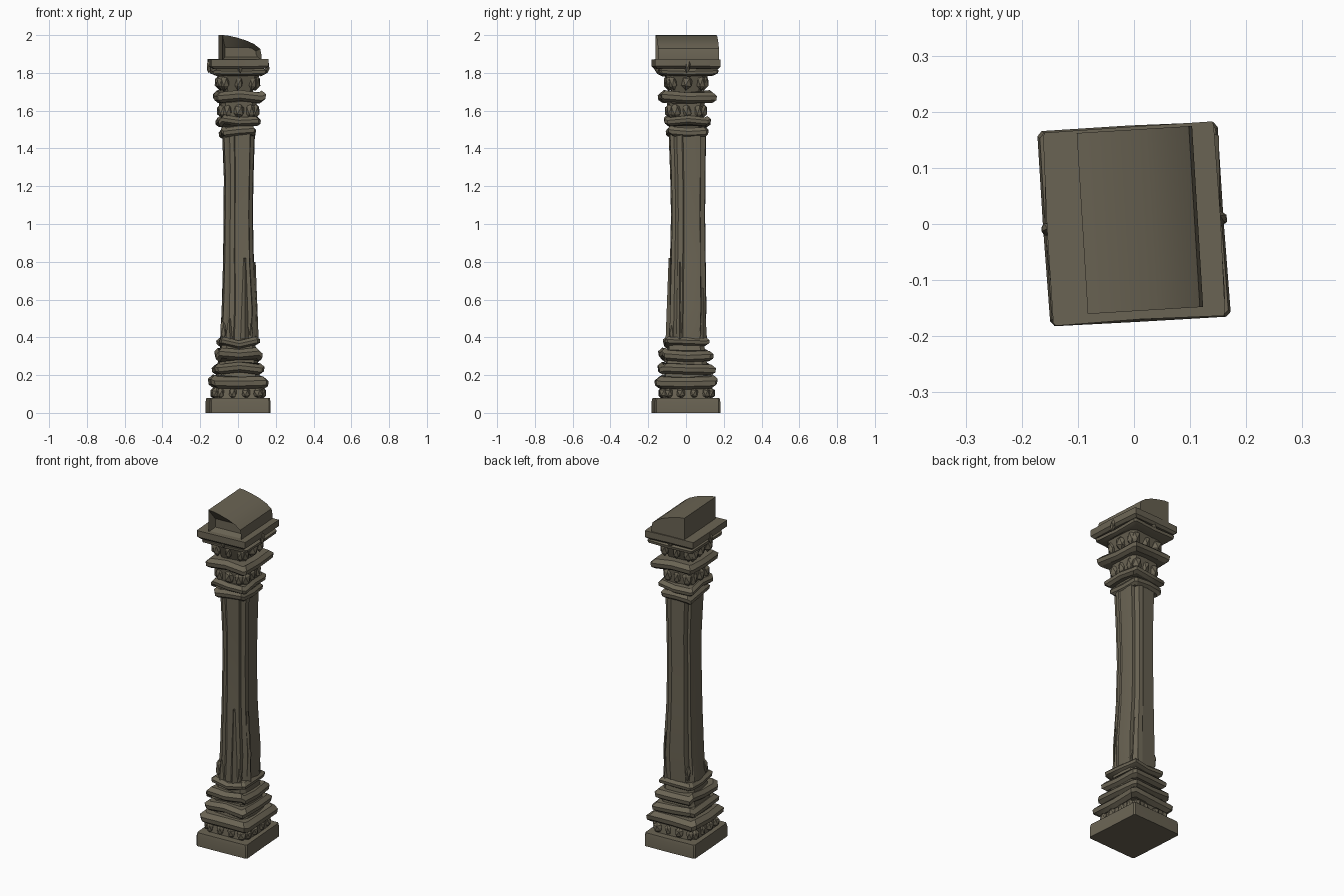
import bpy, bmesh, math, random
from mathutils import Vector, Matrix

if "Cube" in bpy.data.objects:
    bpy.data.objects.remove(bpy.data.objects["Cube"])

random.seed(4)
TURN = Matrix.Rotation(math.radians(3.5), 4, 'Z')

stone = bpy.data.materials.new("weathered stone")
stone.diffuse_color = (0.145, 0.127, 0.088, 1)
stone.use_nodes = True
stone.node_tree.nodes["Principled BSDF"].inputs["Base Color"].default_value = stone.diffuse_color


def finish(name, bm):
    bmesh.ops.recalc_face_normals(bm, faces=bm.faces)
    bm.transform(TURN)
    mesh = bpy.data.meshes.new(name)
    bm.to_mesh(mesh)
    bm.free()
    mesh.materials.append(stone)
    ob = bpy.data.objects.new(name, mesh)
    bpy.context.collection.objects.link(ob)
    bpy.ops.object.select_all(action='DESELECT')
    ob.select_set(True)
    bpy.context.view_layer.objects.active = ob
    bpy.ops.object.shade_smooth_by_angle(angle=math.radians(28))
    return ob


def section(cut):
    """Unit square with cut corners and a point in the middle of each side."""
    quarter = [(1, 0), (1, 1 - cut), (1 - cut, 1)]
    pts = []
    for k in range(4):
        for x, y in quarter:
            for _ in range(k):
                x, y = -y, x
            pts.append((x, y))
    return pts


def grooved():
    """Flat-faced pier with a shallow groove down each corner."""
    quarter = [(1, -.3), (1, .35), (.98, .66), (.8, .72), (.72, .8), (.66, .98), (.35, 1)]
    return [p for k in range(4) for p in
            [(x, y) if k == 0 else (-y, x) if k == 1 else (-x, -y) if k == 2 else (y, -x)
             for x, y in quarter]]


def loft(name, pts, rows, wear=0.0, chip=0.0):
    """Stack scaled sections; rows hold z, half x, half y, centre x, centre y."""
    bm = bmesh.new()
    lift = [random.uniform(-chip, chip) for _ in pts]
    push = [1 + random.uniform(-wear, wear) for _ in pts]
    rings = []
    for z, hx, hy, cx, cy in rows:
        rings.append([bm.verts.new((cx + x * hx * s, cy + y * hy * s, z + l))
                      for (x, y), s, l in zip(pts, push, lift)])
    n = len(pts)
    for a, b in zip(rings, rings[1:]):
        for i in range(n):
            bm.faces.new((a[i], a[(i + 1) % n], b[(i + 1) % n], b[i]))
    bm.faces.new(rings[0])
    bm.faces.new(rings[-1])
    return finish(name, bm)


def moulding(name, z0, z1, hx, hy, cx=0.0, cy=0.0, cut=.12, wear=.04, chip=.008):
    """Worn rounded band."""
    h = z1 - z0
    loft(name, section(cut),
         [(z0, hx * .84, hy * .84, cx, cy), (z0 + h * .25, hx * .98, hy * .98, cx, cy),
          (z0 + h * .65, hx, hy, cx, cy), (z1, hx * .85, hy * .85, cx, cy)], wear, chip)


def neck(name, z0, z1, h0, h1, cut=.25):
    loft(name, section(cut), [(z0, h0, h0, 0, 0), (z1, h1, h1, 0, 0)], .03)


def knobs(name, z0, z1, radius, size, spots):
    """Broken ornament blocks around the four sides."""
    bm = bmesh.new()
    for k in range(4):
        for s in spots:
            w = size * random.uniform(.75, 1.15)
            m = (Matrix.Rotation(k * math.pi / 2, 4, 'Z')
                 @ Matrix.Translation((s, -radius, (z0 + z1) / 2))
                 @ Matrix.Rotation(random.uniform(-.2, .2), 4, 'Y')
                 @ Matrix.Diagonal((w, w, (z1 - z0) / 2, 1)))
            bmesh.ops.create_icosphere(bm, subdivisions=1, radius=1.1, matrix=m)
    finish(name, bm)


# Base: plinth, ornament course and stepped mouldings
loft("plinth", section(.05), [(0, .161, .174, 0, 0), (.058, .161, .174, 0, 0),
                              (.078, .157, .17, 0, 0)], .012)
neck("base_core", .07, .40, .13, .085)
knobs("base_blocks", .075, .135, .122, .024, (-.1, -.035, .035, .1))
moulding("base_moulding_1", .132, .195, .155, .162)
moulding("base_moulding_2", .208, .262, .133, .146)
moulding("base_moulding_3", .280, .335, .122, .137, chip=.012)
moulding("base_moulding_4", .350, .392, .108, .116, chip=.012)

# Worn shaft, narrowing in the middle
loft("shaft", grooved(),
     [(.38, .092, .094, .002, .004), (.55, .090, .096, .008, .008),
      (.80, .078, .091, .003, .010), (1.05, .074, .087, .002, .011),
      (1.25, .075, .090, .004, .010), (1.48, .083, .095, .003, .007)], .035)

# Splinters left on the lower shaft
bm = bmesh.new()
for x, y, top in ((.085, -.04, .80), (.03, -.088, .82), (-.07, .06, .55),
                  (.07, .085, .66), (-.05, -.085, .50)):
    bmesh.ops.create_cone(bm, cap_ends=True, segments=4, radius1=.022, radius2=.006,
                          depth=top - .39,
                          matrix=Matrix.Translation((x, y, (top + .39) / 2)))
finish("shaft_splinters", bm)
knobs("shaft_foot_chips", .39, .49, .082, .016, (.06,))

# Capital: collars, necks and abacus
moulding("collar_low", 1.462, 1.512, .093, .108, 0, .008, chip=.012)
moulding("collar_mid", 1.522, 1.568, .112, .122, 0, .005, chip=.012)
neck("capital_neck", 1.50, 1.65, .078, .096)
knobs("neck_leaves", 1.56, 1.64, .083, .026, (-.06, 0, .06))
moulding("collar_high", 1.645, 1.702, .132, .148, .003, .003, cut=.08)
neck("bell", 1.69, 1.80, .072, .115)
knobs("bell_ornament", 1.71, 1.79, .09, .027, (-.075, 0, .075))
moulding("abacus_low", 1.785, 1.825, .142, .156, .003, .008, cut=.06, wear=.02, chip=.004)
loft("abacus", section(.03), [(1.822, .138, .160, 0, 0), (1.835, .154, .172, 0, 0),
                              (1.872, .154, .172, 0, 0)], .012, .002)
knobs("abacus_bosses", 1.80, 1.865, .154, .014, (0,))

# Sloping cap with a broken hollow in its front
bm = bmesh.new()
profile = [(-.092, 1.868), (-.092, 2.0), (-.065, 1.998), (-.02, 1.988), (.03, 1.973),
           (.075, 1.953), (.108, 1.928), (.114, 1.90), (.114, 1.868)]
front = bm.faces.new([bm.verts.new((x, -.155, z)) for x, z in profile])
out = bmesh.ops.extrude_face_region(bm, geom=[front], use_keep_orig=True)
for v in out["geom"]:
    if isinstance(v, bmesh.types.BMVert):
        v.co.y = .168
bmesh.ops.recalc_face_normals(bm, faces=bm.faces)
front = min(bm.faces, key=lambda f: f.calc_center_median().y)
bmesh.ops.inset_region(bm, faces=[front], thickness=.024)
for v in front.verts:
    v.co.y += .045
    v.co.z = min(v.co.z, 1.935)
finish("sloping_cap", bm)
